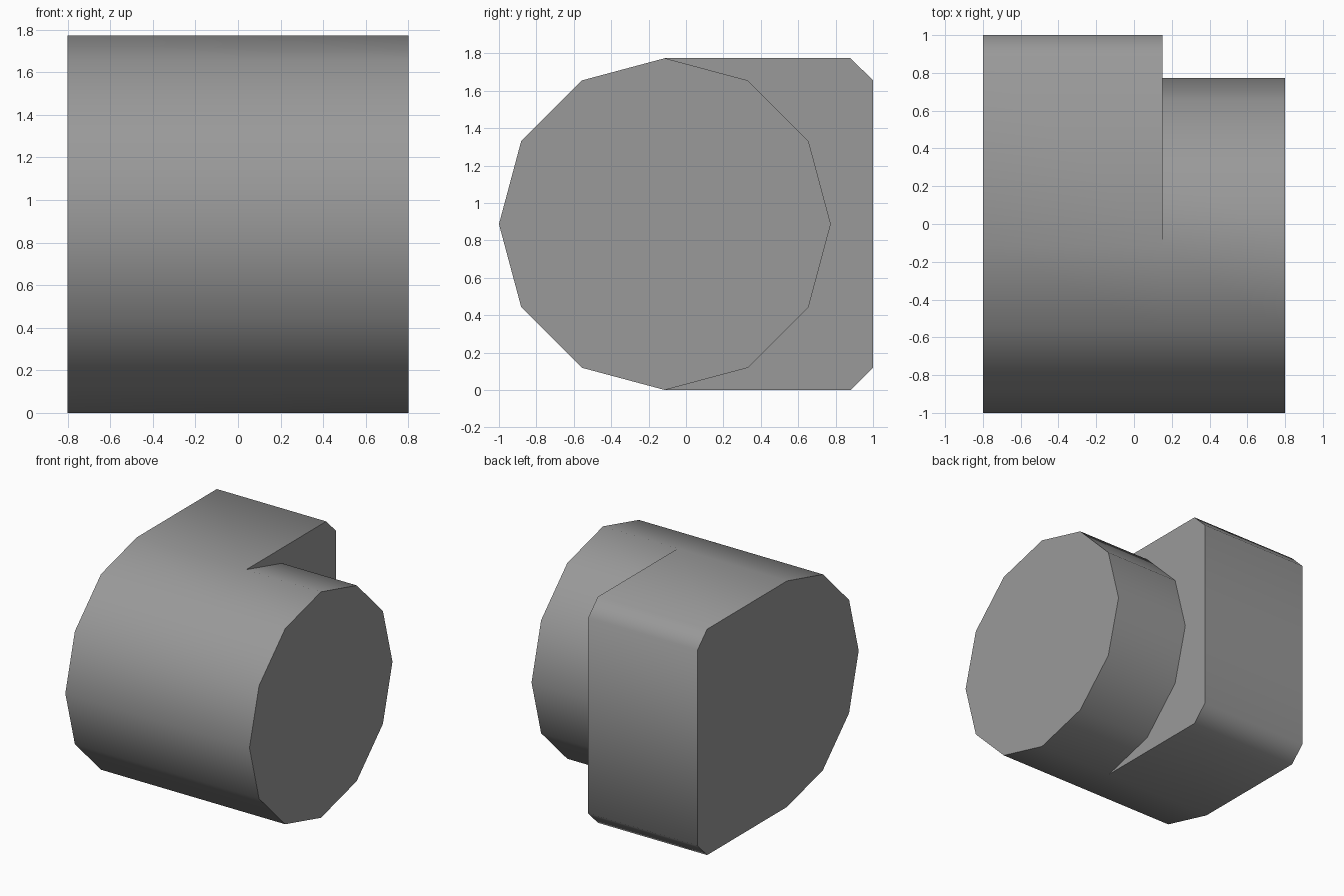
import bpy, bmesh, math

cube = bpy.data.objects.get("Cube")
if cube:
    bpy.data.objects.remove(cube, do_unlink=True)

RADIUS, CENTRE_Y, SIDES = 0.887, -0.113, 12
LEFT_END, STEP, RIGHT_END = -0.8, 0.15, 0.8

grey = bpy.data.materials.new("mid_grey")
grey.use_nodes = True
colour = (0.32, 0.32, 0.32, 1)
grey.diffuse_color = colour
grey.node_tree.nodes["Principled BSDF"].inputs["Base Color"].default_value = colour


def arc(first, last):
    """Points (y, z) on the drum, counted in sides from the back."""
    angles = [2 * math.pi * i / SIDES for i in range(first, last + 1)]
    return [(CENTRE_Y + RADIUS * math.cos(a), RADIUS + RADIUS * math.sin(a)) for a in angles]


# Profiles: round front half, squared back with chamfers, round back half
front = arc(3, 9)
square_back = [(0.88, 0), (1, 0.12), (1, 1.655), (0.88, 2 * RADIUS)]
round_back = arc(10, 14)

bm = bmesh.new()


def ring(x, points):
    return [bm.verts.new((x, y, z)) for y, z in points]


def bridge(a, b):
    for i in range(len(a)):
        j = (i + 1) % len(a)
        bm.faces.new((a[i], a[j], b[j], b[i]))


# Squared block on one side, drum continuing on the other
block_end = ring(LEFT_END, front + square_back)
block_step = ring(STEP, front + square_back)
drum_step = block_step[:len(front)] + ring(STEP, round_back)
drum_end = ring(RIGHT_END, front + round_back)
bridge(block_end, block_step)
bridge(drum_step, drum_end)

# End caps and the step face behind the drum
bm.faces.new(block_end)
bm.faces.new(drum_end)
last = len(front) - 1
bm.faces.new(block_step[last:] + [block_step[0]] + drum_step[:last:-1])
bmesh.ops.recalc_face_normals(bm, faces=bm.faces)

mesh = bpy.data.meshes.new("drum_with_block")
bm.to_mesh(mesh)
bm.free()
mesh.materials.append(grey)
body = bpy.data.objects.new("drum_with_block", mesh)
bpy.context.collection.objects.link(body)

# Smooth round the sides, sharp at the flat ends
bpy.ops.object.select_all(action='DESELECT')
body.select_set(True)
bpy.context.view_layer.objects.active = body
bpy.ops.object.shade_smooth_by_angle(angle=math.radians(60))
